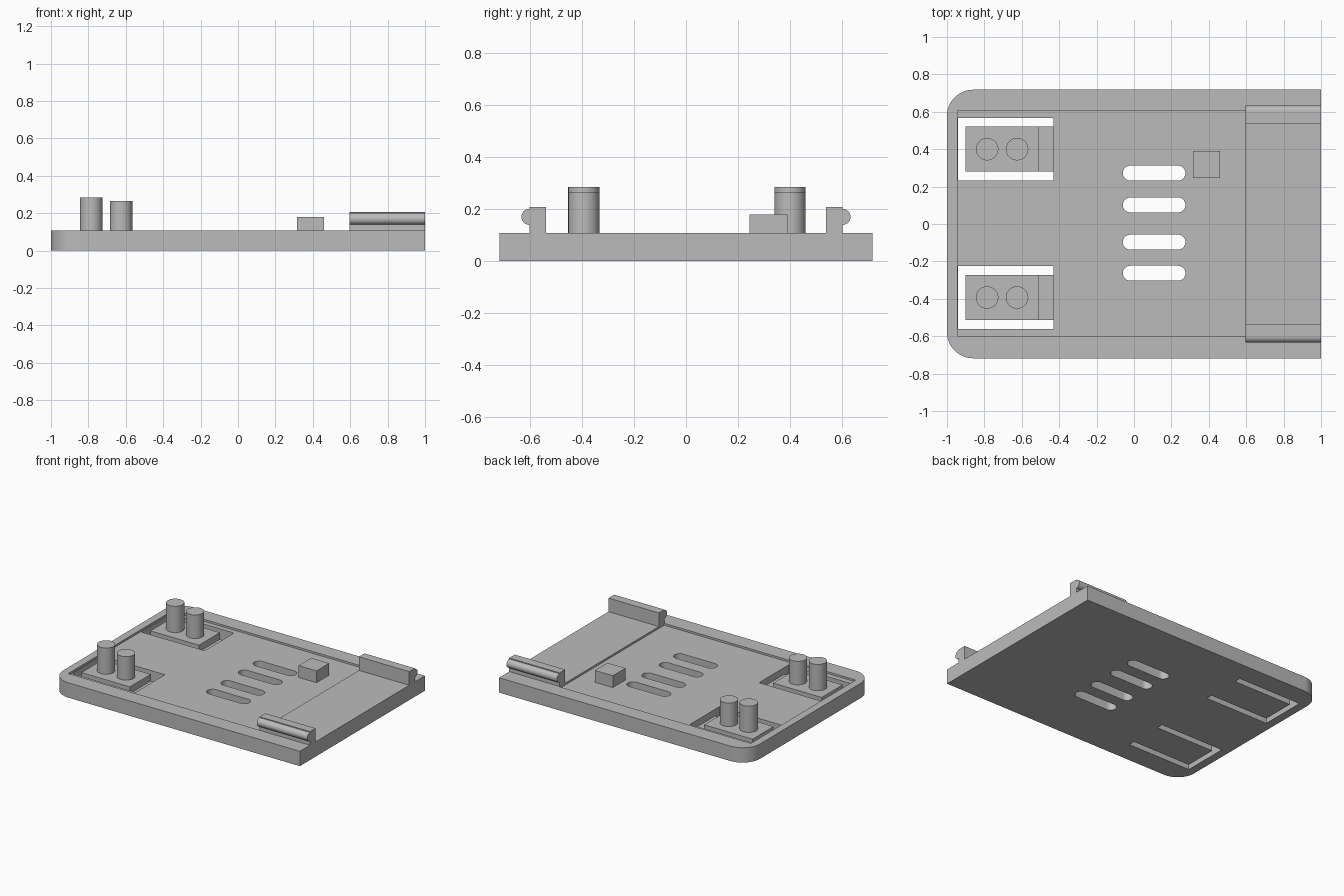
import bpy, bmesh, math

if "Cube" in bpy.data.objects:
    bpy.data.objects.remove(bpy.data.objects["Cube"], do_unlink=True)

grey = bpy.data.materials.new("plain_grey")
grey.use_nodes = True
grey.diffuse_color = (0.5, 0.5, 0.5, 1)
grey.node_tree.nodes["Principled BSDF"].inputs["Base Color"].default_value = (0.5, 0.5, 0.5, 1)

PLATE_TOP, FLOOR = 0.108, 0.094
Y_HALF = 0.718


def prism(name, points, low, high, axis="z"):
    """Extrude a closed outline along z, or a (y, z) outline along x."""
    bm = bmesh.new()
    place = (lambda a, b, c: (a, b, c)) if axis == "z" else (lambda a, b, c: (c, a, b))
    face = bm.faces.new([bm.verts.new(place(a, b, low)) for a, b in points])
    result = bmesh.ops.extrude_face_region(bm, geom=[face])
    moved = [v for v in result["geom"] if isinstance(v, bmesh.types.BMVert)]
    bmesh.ops.translate(bm, verts=moved, vec=place(0, 0, high - low))
    bmesh.ops.recalc_face_normals(bm, faces=bm.faces)
    mesh = bpy.data.meshes.new(name)
    bm.to_mesh(mesh)
    bm.free()
    mesh.materials.append(grey)
    ob = bpy.data.objects.new(name, mesh)
    bpy.context.collection.objects.link(ob)
    return ob


def arc(cx, cy, r, start, end, steps=16):
    angles = [math.radians(start + (end - start) * i / steps) for i in range(steps + 1)]
    return [(cx + r * math.cos(a), cy + r * math.sin(a)) for a in angles]


def box(name, x0, x1, y0, y1, z0, z1):
    return prism(name, [(x0, y0), (x1, y0), (x1, y1), (x0, y1)], z0, z1)


def smooth(ob):
    bpy.ops.object.select_all(action="DESELECT")
    bpy.context.view_layer.objects.active = ob
    ob.select_set(True)
    bpy.ops.object.shade_smooth_by_angle(angle=math.radians(30))


def cut(target, cutter):
    """Subtract the cutter, apply the result and discard the cutter."""
    mod = target.modifiers.new("cut", "BOOLEAN")
    mod.operation, mod.solver, mod.object = "DIFFERENCE", "EXACT", cutter
    bpy.context.view_layer.objects.active = target
    bpy.ops.object.modifier_apply(modifier=mod.name)
    bpy.data.objects.remove(cutter, do_unlink=True)


# Base plate with two rounded corners
r = 0.14
outline = [(1, -Y_HALF), (1, Y_HALF)]
outline += arc(-1 + r, Y_HALF - r, r, 90, 180)
outline += arc(-1 + r, -Y_HALF + r, r, 180, 270)
plate = prism("base_plate", outline, 0, PLATE_TOP)

# Shallow pocket in the top
cut(plate, box("pocket_cutter", -0.945, 0.595, -0.6, 0.605, FLOOR, 0.3))

# Vent slots
for y in (0.272, 0.102, -0.097, -0.263):
    slot = arc(0.235, y, 0.04, -90, 90) + arc(-0.02, y, 0.04, 90, 270)
    cut(plate, prism("slot_cutter", slot, -0.1, 0.3))

# Spring buttons: window, tongue with thin hinge, two pins
for side, y in (("left", 0.4), ("right", -0.393)):
    cut(plate, box("window_cutter", -0.94, -0.43, y - 0.168, y + 0.168, -0.1, 0.3))
    box(side + "_tongue", -0.9, -0.51, y - 0.12, y + 0.12, 0, FLOOR)
    box(side + "_hinge", -0.51, -0.43, y - 0.12, y + 0.12, 0, 0.045)
    for part, x, top in (("tall", -0.785, 0.285), ("short", -0.625, 0.265)):
        smooth(prism(f"{side}_{part}_pin", arc(x, y, 0.06, 0, 360, 32)[:-1], FLOOR, top))
smooth(plate)

# Small block on the pocket floor
box("stop_block", 0.315, 0.46, 0.245, 0.39, FLOOR, 0.18)

# Clip rails with a rounded bead on the outer side
for side, s in (("left", 1), ("right", -1)):
    bead = [(s * a, b) for a, b in arc(0.602, 0.17, 0.031, -90, 90)]
    rail = [(s * 0.538, PLATE_TOP), (s * 0.602, PLATE_TOP)] + bead
    rail += [(s * 0.602, 0.207), (s * 0.538, 0.207)]
    smooth(prism(side + "_clip_rail", rail, 0.595, 1, "x"))
